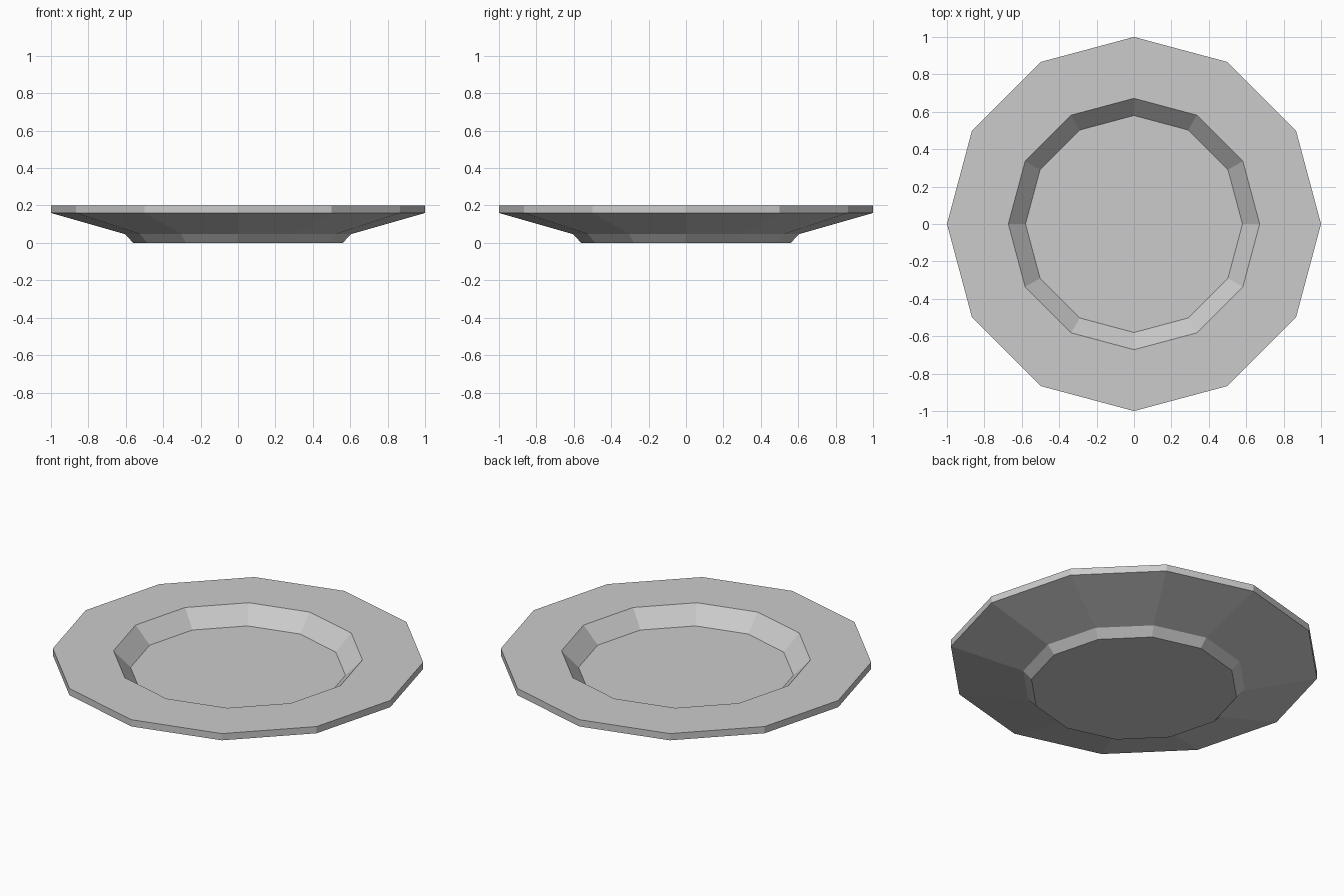
import bpy
import bmesh
import math
from mathutils import Vector

default = bpy.data.objects.get("Cube")
if default:
    bpy.data.objects.remove(default, do_unlink=True)

SIDES = 12

# Single grey ceramic colour
grey = bpy.data.materials.new("light_grey")
grey.use_nodes = True
colour = (0.6, 0.6, 0.6, 1)
grey.diffuse_color = colour
grey.node_tree.nodes["Principled BSDF"].inputs["Base Color"].default_value = colour

# Radius and height, from foot edge over the rim to the well floor
profile = [
    (0.56, 0.0),     # foot
    (0.605, 0.047),  # foot bevel
    (1.0, 0.16),     # underside of rim
    (1.0, 0.2),      # rim edge
    (0.672, 0.2),    # inner lip
    (0.58, 0.105),   # well floor
]


def ring(bm, radius, z):
    step = 2 * math.pi / SIDES
    return [bm.verts.new(Vector((radius * math.cos(i * step), radius * math.sin(i * step), z)))
            for i in range(SIDES)]


# Plate body: rings joined by bands, capped by the foot and the well floor
bm = bmesh.new()
rings = [ring(bm, r, z) for r, z in profile]
for low, high in zip(rings, rings[1:]):
    for i in range(SIDES):
        j = (i + 1) % SIDES
        bm.faces.new((low[i], low[j], high[j], high[i]))
bm.faces.new(reversed(rings[0]))
bm.faces.new(rings[-1])
bmesh.ops.recalc_face_normals(bm, faces=bm.faces)

mesh = bpy.data.meshes.new("plate")
bm.to_mesh(mesh)
bm.free()
mesh.materials.append(grey)
plate = bpy.data.objects.new("plate", mesh)
bpy.context.collection.objects.link(plate)
